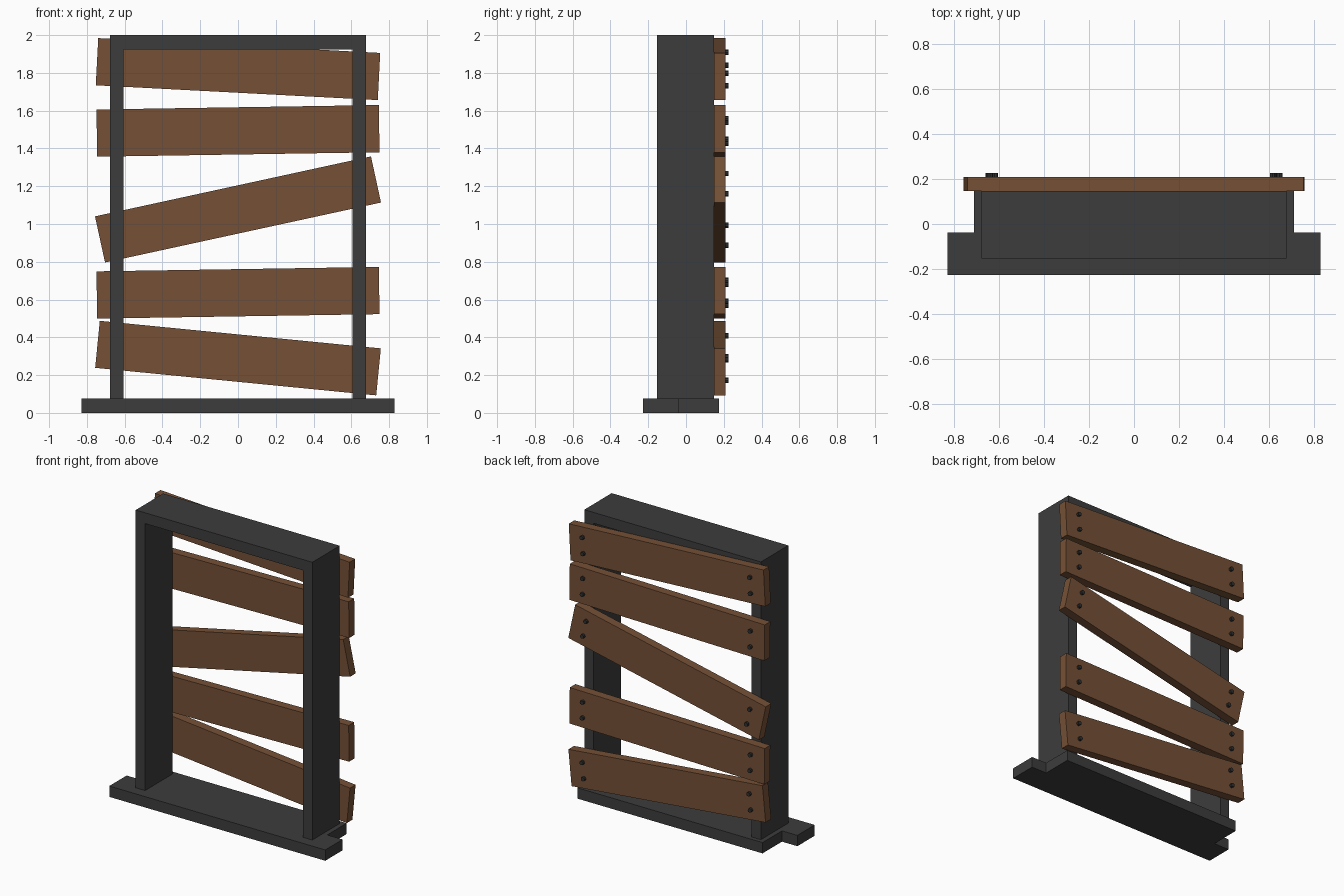
import bpy, bmesh
from math import radians
from mathutils import Matrix, Vector

cube = bpy.data.objects.get("Cube")
if cube:
    bpy.data.objects.remove(cube, do_unlink=True)


def material(name, rgb):
    mat = bpy.data.materials.new(name)
    mat.use_nodes = True
    mat.diffuse_color = (*rgb, 1)
    mat.node_tree.nodes["Principled BSDF"].inputs["Base Color"].default_value = (*rgb, 1)
    return mat


wood = material("brown wood", (0.18, 0.082, 0.037))
dark = material("dark grey", (0.046, 0.046, 0.046))
iron = material("nail iron", (0.03, 0.03, 0.03))


def finish(name, bm, mat):
    bmesh.ops.recalc_face_normals(bm, faces=bm.faces)
    mesh = bpy.data.meshes.new(name)
    bm.to_mesh(mesh)
    bm.free()
    mesh.materials.append(mat)
    obj = bpy.data.objects.new(name, mesh)
    bpy.context.collection.objects.link(obj)
    return obj


def extruded(name, outline, depth, mat):
    """Extrude a closed outline of 3D points along a vector."""
    bm = bmesh.new()
    face = bm.faces.new([bm.verts.new(p) for p in outline])
    new = bmesh.ops.extrude_face_region(bm, geom=[face])["geom"]
    verts = [v for v in new if isinstance(v, bmesh.types.BMVert)]
    bmesh.ops.translate(bm, verts=verts, vec=Vector(depth))
    return finish(name, bm, mat)


def mirrored(half):
    return half + [(-x, y) for x, y in reversed(half)]


SILL_TOP = 0.075
FRAME_FRONT, FRAME_BACK = -0.153, 0.147
PLANK_BACK = 0.208

# Sill with wide front ears
sill = mirrored([(0.828, -0.227), (0.828, -0.037), (0.71, -0.037), (0.71, 0.176)])
extruded("sill", [(x, y, 0) for x, y in sill], (0, 0, SILL_TOP), dark)

# Window frame: two jambs and a head in one arch
arch = mirrored([(0.605, 1.925), (0.605, SILL_TOP), (0.677, SILL_TOP), (0.677, 2.0)])
extruded("window_frame", [(x, FRAME_FRONT, z) for x, z in arch],
         (0, FRAME_BACK - FRAME_FRONT, 0), dark)

# Crooked planks, each with two nails at both ends: height, tilt in degrees
planks = [(0.29, -5.6), (0.636, 0.9), (1.077, 12.26), (1.493, 0.9), (1.82, -3.0)]
for i, (height, tilt) in enumerate(planks, 1):
    place = Matrix.Translation((0, 0, height)) @ Matrix.Rotation(radians(-tilt), 4, "Y")

    bm = bmesh.new()
    bmesh.ops.create_cube(bm, size=1, matrix=Matrix.Diagonal(
        (1.495, PLANK_BACK - FRAME_BACK, 0.25, 1)))
    plank = finish(f"plank_{i}", bm, wood)
    plank.matrix_world = Matrix.Translation(
        (0, (FRAME_BACK + PLANK_BACK) / 2, 0)) @ place

    bm = bmesh.new()
    for x in (-0.643, 0.643):
        for z in (-0.055, 0.055):
            bmesh.ops.create_cone(
                bm, cap_ends=True, segments=8, radius1=0.0145, radius2=0.0145, depth=0.03,
                matrix=Matrix.Translation((x, PLANK_BACK + 0.003, z))
                @ Matrix.Rotation(radians(90), 4, "X"))
    finish(f"nails_{i}", bm, iron).matrix_world = place
